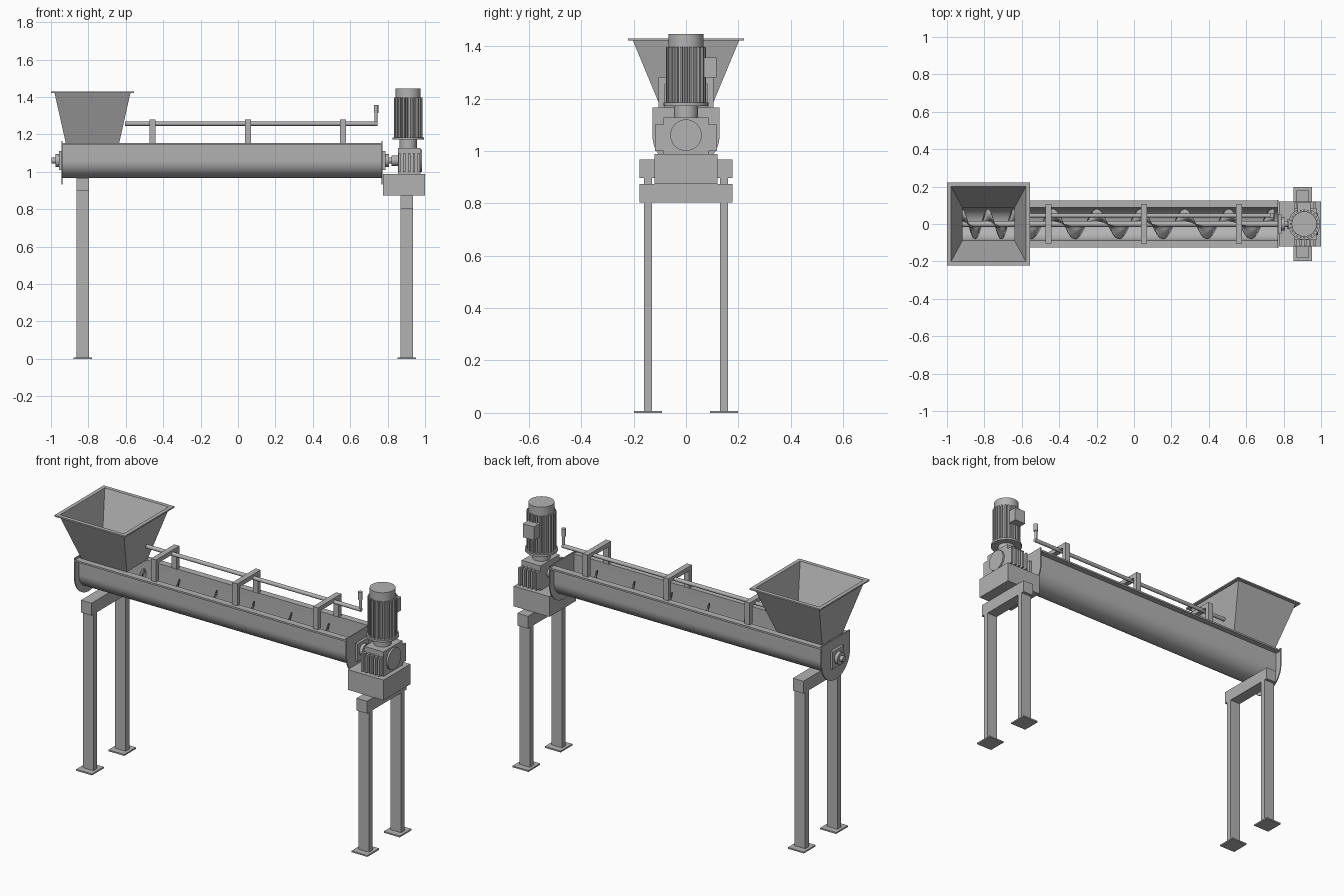
import bpy, bmesh, math
from mathutils import Vector

if "Cube" in bpy.data.objects:
    bpy.data.objects.remove(bpy.data.objects["Cube"])

GREY = (0.45, 0.45, 0.45, 1)
steel = bpy.data.materials.new("plain_grey_steel")
steel.use_nodes = True
steel.diffuse_color = GREY
steel.node_tree.nodes["Principled BSDF"].inputs["Base Color"].default_value = GREY


def finish(name, bm, smooth=False):
    bmesh.ops.recalc_face_normals(bm, faces=bm.faces)
    mesh = bpy.data.meshes.new(name)
    bm.to_mesh(mesh)
    bm.free()
    mesh.materials.append(steel)
    obj = bpy.data.objects.new(name, mesh)
    bpy.context.collection.objects.link(obj)
    if smooth:
        bpy.ops.object.select_all(action='DESELECT')
        obj.select_set(True)
        bpy.context.view_layer.objects.active = obj
        bpy.ops.object.shade_smooth_by_angle(angle=math.radians(35))
    return obj


def box(name, x, y, z):
    """Box from (min, max) pairs."""
    bm = bmesh.new()
    bmesh.ops.create_cube(bm, size=1)
    for v in bm.verts:
        v.co = Vector([lo + (c + 0.5) * (hi - lo) for c, (lo, hi) in zip(v.co, (x, y, z))])
    return finish(name, bm)


def prism(name, profile, axis, lo, hi, smooth=False):
    """Extrude a 2D profile along X (y, z profile), Y (x, z) or Z (x, y)."""
    place = {'X': lambda a, b: (lo, a, b), 'Y': lambda a, b: (a, lo, b),
             'Z': lambda a, b: (a, b, lo)}[axis]
    bm = bmesh.new()
    face = bm.faces.new([bm.verts.new(place(a, b)) for a, b in profile])
    ext = bmesh.ops.extrude_face_region(bm, geom=[face])
    step = Vector([(hi - lo) * (axis == k) for k in 'XYZ'])
    bmesh.ops.translate(bm, vec=step, verts=[g for g in ext["geom"] if isinstance(g, bmesh.types.BMVert)])
    return finish(name, bm, smooth)


def arc(a, b, r, start=0, end=360, n=32):
    full = end - start == 360
    angles = [math.radians(start + (end - start) * i / n) for i in range(n if full else n + 1)]
    return [(a + r * math.cos(t), b + r * math.sin(t)) for t in angles]


def cylinder(name, axis, a, b, r, lo, hi, n=32):
    return prism(name, arc(a, b, r, n=n), axis, lo, hi, True)


AXIS_Z = 1.06
TROUGH = (-0.94, 0.77)
TOP = 1.155

# Trough: U-shaped sheet with turned-out top flanges
outer, inner, lip, sheet = 0.092, 0.087, 0.125, 0.01
profile = ([(-lip, TOP), (-lip, TOP - sheet), (-outer, TOP - sheet)]
           + arc(0, AXIS_Z, outer, 180, 360)
           + [(outer, TOP - sheet), (lip, TOP - sheet), (lip, TOP), (inner, TOP)]
           + arc(0, AXIS_Z, inner, 360, 180) + [(-inner, TOP)])
prism("trough", profile, 'X', *TROUGH, smooth=True)

# End plates, bearings and shaft stubs
plate = [(-0.128, 1.165)] + arc(0, AXIS_Z, 0.128, 180, 360) + [(0.128, 1.165)]
for side, x, s in (("inlet", TROUGH[0], -1), ("drive", TROUGH[1], 1)):
    span = lambda a, b: sorted((x + s * a, x + s * b))
    prism(side + "_end_plate", plate, 'X', *span(-0.003, 0.003))
    box(side + "_bearing_flange", span(0.003, 0.018), (-0.05, 0.05), (AXIS_Z - 0.05, AXIS_Z + 0.05))
    cylinder(side + "_bearing_hub", 'X', 0, AXIS_Z, 0.034, *span(0.018, 0.036))
    cylinder(side + "_shaft_stub", 'X', 0, AXIS_Z, 0.016, *span(0.03, 0.056))
cylinder("drive_coupling", 'X', 0, AXIS_Z, 0.028, 0.82, 0.86)

# Screw: central shaft and a flight with a tighter pitch below the hopper
cylinder("screw_shaft", 'X', 0, AXIS_Z, 0.016, *TROUGH)
bm = bmesh.new()
x, angle, step, previous = -0.92, 0.0, math.radians(12), None
while x < 0.75:
    c, s = math.cos(angle), math.sin(angle)
    pair = [bm.verts.new((x, r * c, AXIS_Z + r * s)) for r in (0.014, 0.08)]
    if previous:
        bm.faces.new((previous[0], previous[1], pair[1], pair[0]))
    previous = pair
    pitch = 0.14 if x < -0.6 else 0.235
    x += pitch * step / math.tau
    angle += step
flight = finish("screw_flight", bm, True)
thick = flight.modifiers.new("thickness", 'SOLIDIFY')
thick.thickness = 0.004
thick.offset = 0

# Hopper: nested rectangular rings skinned into a thin shell with a rim
HOPPER_X = -0.778
rings = [(0.143, 0.092, TOP), (0.203, 0.203, 1.422), (0.222, 0.222, 1.422),
         (0.222, 0.222, 1.43), (0.2, 0.2, 1.43), (0.139, 0.088, TOP)]
bm = bmesh.new()
loops = [[bm.verts.new((HOPPER_X + sx * hx, sy * hy, z))
          for sx, sy in ((-1, -1), (1, -1), (1, 1), (-1, 1))] for hx, hy, z in rings]
for i, ring in enumerate(loops):
    above = loops[(i + 1) % len(loops)]
    for k in range(4):
        m = (k + 1) % 4
        bm.faces.new((ring[k], ring[m], above[m], above[k]))
finish("hopper", bm)

# Straps bridging the trough
hw, top, bar = 0.105, 1.28, 0.025
strap = [(-hw, TOP), (-hw, top), (hw, top), (hw, TOP),
         (hw - bar, TOP), (hw - bar, top - bar), (bar - hw, top - bar), (bar - hw, TOP)]
for i, x in enumerate((-0.458, 0.053, 0.561)):
    prism(f"strap_{i + 1}", strap, 'X', x - 0.016, x + 0.016)

# Slide rod with crank handle
ROD_Y, ROD_Z = 0.045, 1.257
cylinder("slide_rod", 'X', ROD_Y, ROD_Z, 0.011, -0.605, 0.745, 16)
cylinder("crank_arm", 'Z', 0.738, ROD_Y, 0.008, ROD_Z, 1.33, 16)
cylinder("crank_grip", 'Z', 0.738, ROD_Y, 0.012, 1.315, 1.358, 16)

# Support frames: cross beam, two legs, foot plates
for side, x, z in (("inlet", -0.83, 0.967), ("drive", 0.903, 0.873)):
    wide = (x - 0.033, x + 0.033)
    box(side + "_beam", wide, (-0.178, 0.178), (z - 0.07, z))
    for end, y in (("front", -0.145), ("back", 0.145)):
        box(f"{side}_{end}_leg", wide, (y - 0.016, y + 0.016), (0.004, z - 0.07))
        box(f"{side}_{end}_foot", (x - 0.05, x + 0.05), (y - 0.053, y + 0.053), (0, 0.008))

# Drive bracket and gearbox with ribbed sides and a round cover
box("drive_bracket", (0.775, 1.0), (-0.12, 0.12), (0.873, 0.988))
box("gearbox", (0.855, 0.975), (-0.085, 0.085), (0.988, 1.128))
cylinder("gearbox_cover", 'X', 0, AXIS_Z, 0.06, 0.975, 0.985)
for s, side in ((-1, "front"), (1, "back")):
    for i in range(5):
        x = 0.863 + i * 0.026
        box(f"gearbox_{side}_rib_{i + 1}", (x - 0.006, x + 0.006),
            sorted((s * 0.08, s * 0.118)), (1.0, 1.1))

# Motor: neck, flange, finned body, cap and terminal box
MX = 0.91
cylinder("motor_neck", 'Z', MX, 0, 0.046, 1.12, 1.175)
cylinder("motor_flange", 'Z', MX, 0, 0.085, 1.172, 1.184)
teeth = 24
fins = []
for i in range(teeth):
    for offset, r in ((-0.3, 0.065), (-0.2, 0.077), (0.2, 0.077), (0.3, 0.065)):
        t = math.tau * (i + offset) / teeth
        fins.append((MX + r * math.cos(t), r * math.sin(t)))
prism("motor_body", fins, 'Z', 1.184, 1.397)
cylinder("motor_cap", 'Z', MX, 0, 0.067, 1.397, 1.446)
box("terminal_box", (MX - 0.035, MX + 0.035), (0.06, 0.117), (1.28, 1.357))
